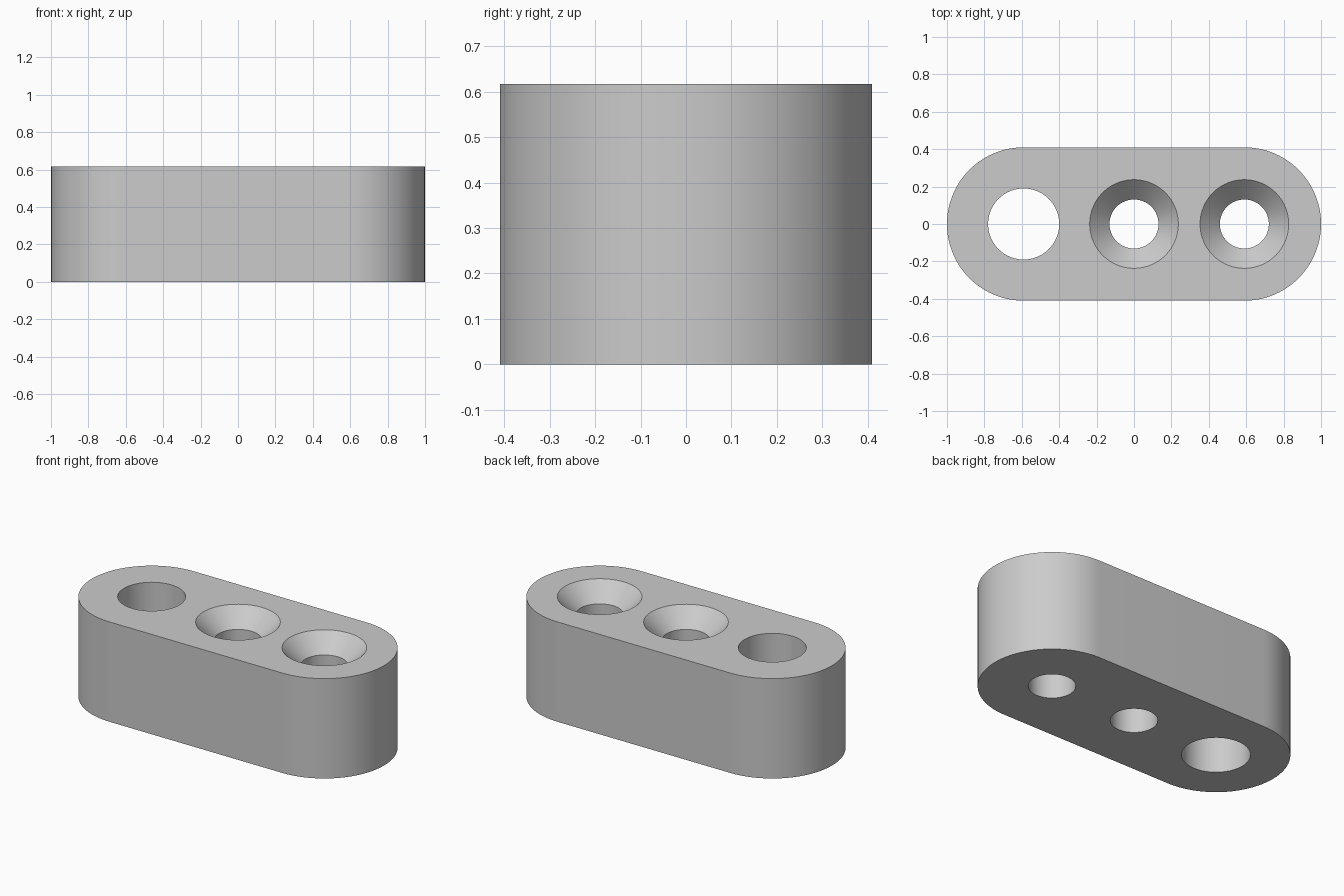
import bpy, bmesh, math

if "Cube" in bpy.data.objects:
    bpy.data.objects.remove(bpy.data.objects["Cube"])

LENGTH, RADIUS, HEIGHT = 2.0, 0.41, 0.617
PITCH = LENGTH / 2 - RADIUS          # spacing between hole centres
SINK_R, SCREW_R, PLAIN_R = 0.237, 0.131, 0.19
SEGS = 96

grey = bpy.data.materials.new("plain grey")
grey.diffuse_color = (0.6, 0.6, 0.6, 1)
grey.use_nodes = True
grey.node_tree.nodes["Principled BSDF"].inputs["Base Color"].default_value = grey.diffuse_color


def mesh_object(name, bm):
    bmesh.ops.recalc_face_normals(bm, faces=bm.faces)
    mesh = bpy.data.meshes.new(name)
    bm.to_mesh(mesh)
    bm.free()
    mesh.materials.append(grey)
    obj = bpy.data.objects.new(name, mesh)
    bpy.context.collection.objects.link(obj)
    return obj


def turned_cutter(name, x, profile):
    """Closed solid of revolution about a vertical axis at x, from (radius, z) points."""
    bm = bmesh.new()
    rings = [[bm.verts.new((x + r * math.cos(2 * math.pi * i / SEGS),
                            r * math.sin(2 * math.pi * i / SEGS), z))
              for i in range(SEGS)] for r, z in profile]
    for low, high in zip(rings, rings[1:]):
        for i in range(SEGS):
            j = (i + 1) % SEGS
            bm.faces.new((low[i], low[j], high[j], high[i]))
    bm.faces.new(rings[0][::-1])
    bm.faces.new(rings[-1])
    obj = mesh_object(name, bm)
    obj.hide_render = True
    return obj


# Body: stadium outline extruded upwards
bm = bmesh.new()
outline = []
for centre, start in ((PITCH, -math.pi / 2), (-PITCH, math.pi / 2)):
    for i in range(SEGS // 2 + 1):
        a = start + math.pi * i / (SEGS // 2)
        outline.append(bm.verts.new((centre + RADIUS * math.cos(a), RADIUS * math.sin(a), 0)))
base = bm.faces.new(outline)
top = bmesh.ops.extrude_face_region(bm, geom=[base], use_keep_orig=True)["geom"]
bmesh.ops.translate(bm, vec=(0, 0, HEIGHT),
                    verts=[v for v in top if isinstance(v, bmesh.types.BMVert)])
body = mesh_object("spacer_block", bm)

# Holes: one plain, two with a 45 degree countersink
over = 0.05
plain = [(PLAIN_R, -over), (PLAIN_R, HEIGHT + over)]
sunk = [(SCREW_R, -over), (SCREW_R, HEIGHT - (SINK_R - SCREW_R)),
        (SINK_R + over, HEIGHT + over)]
cutters = [turned_cutter("plain_hole_cutter", -PITCH, plain),
           turned_cutter("middle_screw_cutter", 0, sunk),
           turned_cutter("end_screw_cutter", PITCH, sunk)]

bpy.context.view_layer.objects.active = body
body.select_set(True)
for cutter in cutters:
    cut = body.modifiers.new(cutter.name, "BOOLEAN")
    cut.operation, cut.solver, cut.object = "DIFFERENCE", "EXACT", cutter
    bpy.ops.object.modifier_apply(modifier=cut.name)
    bpy.data.objects.remove(cutter)

bpy.ops.object.shade_smooth_by_angle(angle=math.radians(30))
